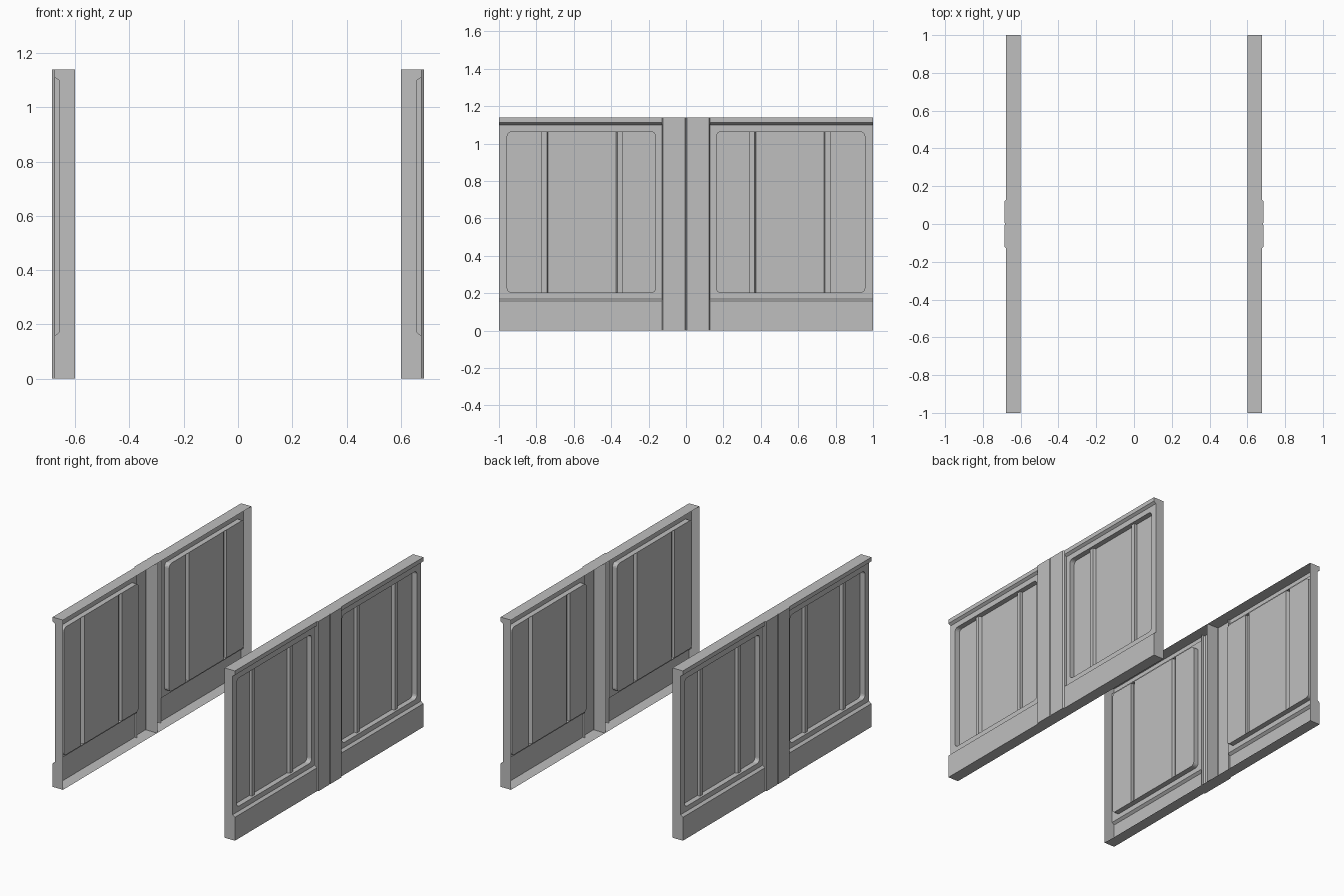
import bpy
import bmesh
import math
from mathutils import Vector

old = bpy.data.objects.get("Cube")
if old:
    bpy.data.objects.remove(old, do_unlink=True)

grey = bpy.data.materials.new("panel_grey")
grey.use_nodes = True
colour = (0.52, 0.52, 0.52, 1)
grey.diffuse_color = colour
grey.node_tree.nodes["Principled BSDF"].inputs["Base Color"].default_value = colour

INNER, FIELD, RAIL, POST = 0.60, 0.66, 0.677, 0.685   # depths along x
HEIGHT, END, JOIN = 1.14, 1.0, 0.128
FLOOR, RIB = 0.625, 0.645
FIELD_LOW, FIELD_HIGH = 0.17, 1.10


def finish(name, bm, outward):
    """Orient the sheet outward and mirror it into all four wall sections."""
    bmesh.ops.recalc_face_normals(bm, faces=bm.faces[:])
    bm.normal_update()
    facing = sum((f.normal * f.calc_area() for f in bm.faces), Vector())
    if facing.dot(Vector(outward)) < 0:
        bmesh.ops.reverse_faces(bm, faces=bm.faces[:])
    mesh = bpy.data.meshes.new(name)
    bm.to_mesh(mesh)
    bm.free()
    mesh.materials.append(grey)
    obj = bpy.data.objects.new(name, mesh)
    bpy.context.collection.objects.link(obj)
    mirror = obj.modifiers.new("Mirror", 'MIRROR')
    mirror.use_axis = (True, True, False)
    mirror.use_mirror_merge = False
    return obj


def flat(name, points, outward):
    bm = bmesh.new()
    bm.faces.new([bm.verts.new(p) for p in points])
    return finish(name, bm, outward)


def sweep(name, points, offset, outward):
    """Extrude an open profile by an offset vector."""
    bm = bmesh.new()
    a = [bm.verts.new(p) for p in points]
    b = [bm.verts.new(Vector(p) + Vector(offset)) for p in points]
    for i in range(len(points) - 1):
        bm.faces.new((a[i], a[i + 1], b[i + 1], b[i]))
    return finish(name, bm, outward)


def rounded_loop(x, y0, y1, z0, z1, r, steps=4):
    pts = []
    corners = [(y1 - r, z1 - r), (y0 + r, z1 - r), (y0 + r, z0 + r), (y1 - r, z0 + r)]
    for k, (cy, cz) in enumerate(corners):
        for s in range(steps + 1):
            a = (k + s / steps) * math.pi / 2
            pts.append((x, cy + r * math.cos(a), cz + r * math.sin(a)))
    return pts


def loop_edges(bm, pts):
    vs = [bm.verts.new(p) for p in pts]
    return [bm.edges.new((v, vs[(i + 1) % len(vs)])) for i, v in enumerate(vs)]


opening = rounded_loop(FIELD, 0.162, 0.956, 0.203, 1.063, 0.025)

# Lower and upper rails, each with a sloped lip down to the field
lower = [(RAIL, JOIN, 0), (RAIL, JOIN, FIELD_LOW - 0.013), (FIELD, JOIN, FIELD_LOW)]
upper = [(FIELD, JOIN, FIELD_HIGH), (RAIL, JOIN, FIELD_HIGH + 0.012), (RAIL, JOIN, HEIGHT)]
sweep("lower_rail", lower, (0, END - JOIN, 0), (1, 0, 0))
sweep("upper_rail", upper, (0, END - JOIN, 0), (1, 0, 0))

# Recessed field around the panel opening
bm = bmesh.new()
border = [(FIELD, JOIN, FIELD_LOW), (FIELD, END, FIELD_LOW),
          (FIELD, END, FIELD_HIGH), (FIELD, JOIN, FIELD_HIGH)]
edges = loop_edges(bm, border) + loop_edges(bm, opening)
bmesh.ops.triangle_fill(bm, use_beauty=True, use_dissolve=False, edges=edges)
finish("field_frame", bm, (1, 0, 0))

# Sunken panel with rim and two upright ribs
bm = bmesh.new()
front = [bm.verts.new(p) for p in opening]
back = [bm.verts.new((FLOOR, p[1], p[2])) for p in opening]
count = len(opening)
for i in range(count):
    j = (i + 1) % count
    bm.faces.new((front[i], front[j], back[j], back[i]))
bm.faces.new(back)
ribs = [(0.340, 0.373), (0.738, 0.772)]
for y in [edge for rib in ribs for edge in rib]:
    bmesh.ops.bisect_plane(bm, geom=bm.verts[:] + bm.edges[:] + bm.faces[:],
                           plane_co=(0, y, 0), plane_no=(0, 1, 0))
bmesh.ops.recalc_face_normals(bm, faces=bm.faces[:])
bm.normal_update()
for y0, y1 in ribs:
    strip = [f for f in bm.faces if abs(f.normal.x) > 0.9
             and y0 < f.calc_center_median().y < y1]
    out = bmesh.ops.extrude_discrete_faces(bm, faces=strip)["faces"]
    for face in out:
        base = [v.co.copy() for v in face.verts]
        for v in face.verts:
            v.co.x = RIB
            # the flank toward the panel's middle is slightly sloped
            if y0 < 0.5 and abs(v.co.y - y1) < 0.001:
                v.co.y -= 0.006
            elif y0 > 0.5 and abs(v.co.y - y0) < 0.001:
                v.co.y += 0.006
        # add the two long flanks
        for i, v in enumerate(face.verts[:]):
            j = (i + 1) % len(base)
            if abs(base[i].y - base[j].y) < 0.001:
                low = [bm.verts.new(base[k]) for k in (i, j)]
                bm.faces.new((low[0], low[1], face.verts[j], face.verts[i]))
bmesh.ops.remove_doubles(bm, verts=bm.verts[:], dist=0.0002)
finish("ribbed_panel", bm, (1, 0, 0))

# Centre pilaster with chamfered edges
post = [(POST - 0.004, 0, 0), (POST, 0.005, 0), (POST, JOIN - 0.006, 0),
        (RAIL, JOIN, 0), (FIELD, JOIN, 0)]
sweep("centre_pilaster", post, (0, 0, HEIGHT), (1, 0, 0))

# Partition behind the pilaster and cap at the wall's far end
flat("centre_partition", [(INNER, 0.002, 0), (POST - 0.004, 0.002, 0),
                          (POST - 0.004, 0.002, HEIGHT), (INNER, 0.002, HEIGHT)], (0, -1, 0))
profile = [(x, END, z) for x, y, z in lower + upper]
flat("end_cap", [(INNER, END, 0)] + profile + [(INNER, END, HEIGHT)], (0, 1, 0))

# Top and bottom plates
outline = [(INNER, 0)] + [p[:2] for p in post[:-1]] + [(RAIL, END), (INNER, END)]
for name, z, up in (("bottom_plate", 0, -1), ("top_plate", HEIGHT, 1)):
    flat(name, [(x, y, z) for x, y in outline], (0, 0, up))
